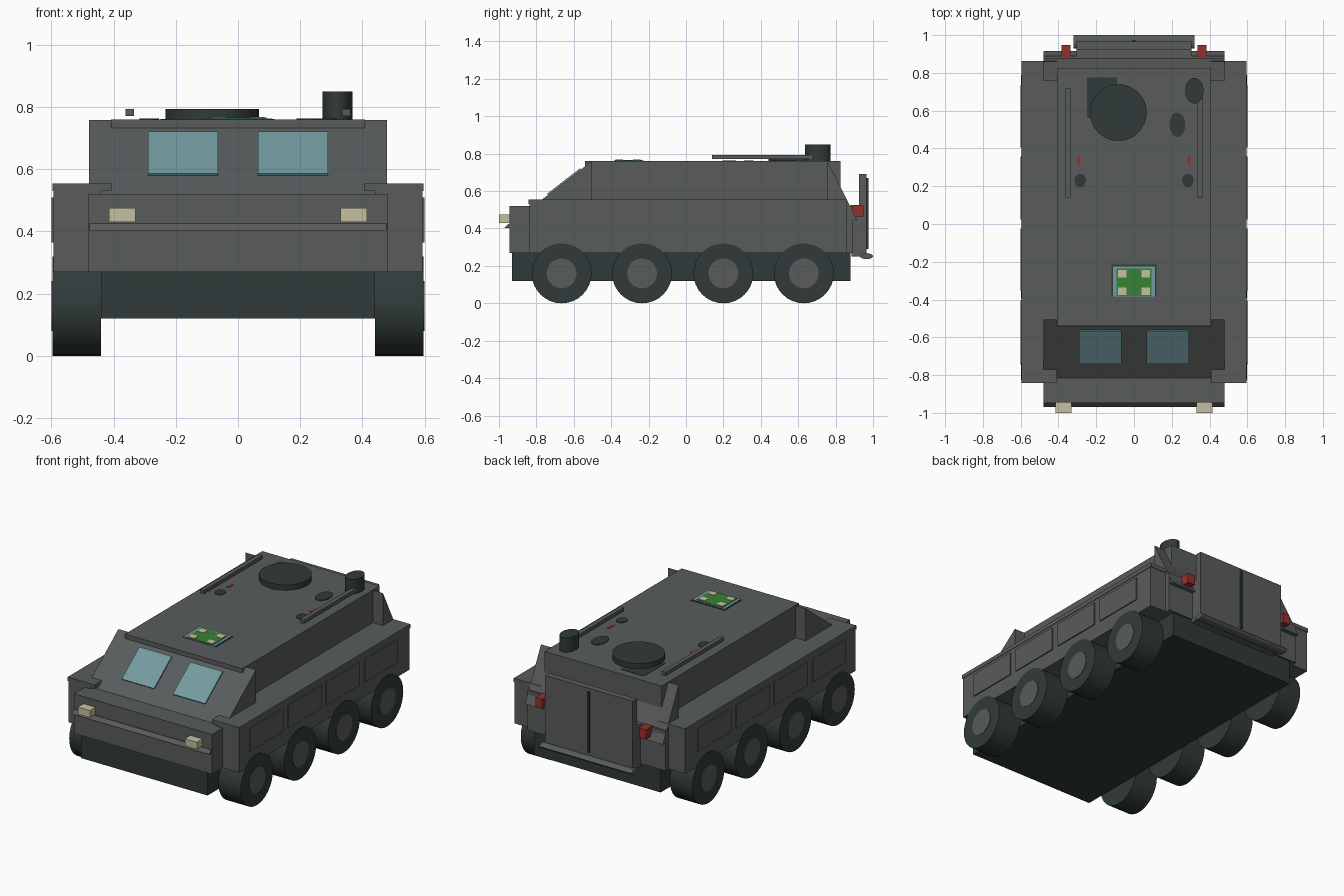
import bpy, bmesh, math
from mathutils import Vector

if "Cube" in bpy.data.objects:
    bpy.data.objects.remove(bpy.data.objects["Cube"])


def material(name, r, g, b):
    m = bpy.data.materials.new(name)
    m.diffuse_color = (r, g, b, 1)
    m.use_nodes = True
    m.node_tree.nodes["Principled BSDF"].inputs["Base Color"].default_value = m.diffuse_color
    return m


GREY = material("body grey", 0.100, 0.107, 0.107)
DARK = material("dark rubber", 0.030, 0.042, 0.042)
GLASS = material("window teal", 0.17, 0.33, 0.35)
CREAM = material("lamp cream", 0.56, 0.53, 0.36)
RED = material("tail red", 0.30, 0.030, 0.024)
GREEN = material("panel green", 0.040, 0.22, 0.034)


def finish(name, bm, mat):
    bmesh.ops.recalc_face_normals(bm, faces=bm.faces)
    me = bpy.data.meshes.new(name)
    bm.to_mesh(me)
    bm.free()
    me.materials.append(mat)
    ob = bpy.data.objects.new(name, me)
    bpy.context.collection.objects.link(ob)
    return ob


def box(name, mat, x, y, z):
    bm = bmesh.new()
    bmesh.ops.create_cube(bm, size=1)
    for v in bm.verts:
        v.co = Vector([a[0] + (c + 0.5) * (a[1] - a[0]) for a, c in zip((x, y, z), v.co)])
    return finish(name, bm, mat)


def pair(name, mat, x, y, z):
    box("right_" + name, mat, x, y, z)
    box("left_" + name, mat, (-x[1], -x[0]), y, z)


def prism(name, mat, x, profile):
    """Extrude a (y, z) side profile between two x positions."""
    bm = bmesh.new()
    face = bm.faces.new([bm.verts.new((x[0], y, z)) for y, z in profile])
    new = bmesh.ops.extrude_face_region(bm, geom=[face])["geom"]
    bmesh.ops.translate(bm, vec=(x[1] - x[0], 0, 0),
                        verts=[g for g in new if isinstance(g, bmesh.types.BMVert)])
    return finish(name, bm, mat)


def cylinder(name, mat, centre, rx, ry, height, axis="z", sides=32):
    """Elliptical cylinder along z, or along x when axis is x."""
    bm = bmesh.new()
    bmesh.ops.create_cone(bm, cap_ends=True, segments=sides, radius1=1, radius2=1, depth=1)
    for v in bm.verts:
        a, b, h = v.co.x * rx, v.co.y * ry, v.co.z * height
        v.co = Vector((a, b, h) if axis == "z" else (h, a, b)) + Vector(centre)
    ob = finish(name, bm, mat)
    bpy.ops.object.select_all(action="DESELECT")
    ob.select_set(True)
    bpy.context.view_layer.objects.active = ob
    bpy.ops.object.shade_smooth_by_angle(angle=math.radians(35))
    return ob


# Hull and chassis
box("chassis", DARK, (-0.44, 0.44), (-0.93, 0.88), (0.12, 0.275))
box("lower_hull", GREY, (-0.48, 0.48), (-0.945, 0.89), (0.27, 0.52))
box("cabin", GREY, (-0.408, 0.408), (-0.54, 0.825), (0.45, 0.76))
prism("windscreen_wedge", GREY, (-0.479, 0.479),
      [(-0.815, 0.52), (-0.505, 0.759), (-0.505, 0.50), (-0.80, 0.50)])
prism("rear_wedge", GREY, (-0.479, 0.479),
      [(0.757, 0.759), (0.915, 0.445), (0.757, 0.445)])
prism("nose_lip", GREY, (-0.478, 0.478),
      [(-0.93, 0.425), (-0.95, 0.425), (-0.97, 0.403), (-0.93, 0.403)])

# Side boxes with top ledges and thin panels
pair("side_box", GREY, (0.44, 0.593), (-0.838, 0.858), (0.27, 0.54))
pair("side_ledge", GREY, (0.407, 0.596), (-0.842, 0.862), (0.53, 0.555))
for i in range(4):
    y = -0.57 + 0.38 * i
    pair(f"side_panel_{i + 1}", GREY, (0.59, 0.600), (y - 0.165, y + 0.165), (0.365, 0.51))

# Wheels
for i, y in enumerate((-0.665, -0.235, 0.20, 0.63)):
    for side, s in (("right", 1), ("left", -1)):
        cylinder(f"{side}_tyre_{i + 1}", DARK, (s * 0.519, y, 0.16), 0.16, 0.16, 0.156, "x")
        cylinder(f"{side}_hub_{i + 1}", GREY, (s * 0.55, y, 0.16), 0.08, 0.08, 0.10, "x", 24)

# Windscreen panes lying on the slope
d = Vector((0.31, 0.239)).normalized()
n = Vector((-d.y, d.x))
for side, x in (("right", (0.065, 0.29)), ("left", (-0.29, -0.065))):
    a, b = Vector((-0.737, 0.58)), Vector((-0.562, 0.715))
    prism(side + "_windscreen", GLASS, x, [a, b, b + n * 0.008, a + n * 0.008])

# Lamps
pair("headlight", CREAM, (0.33, 0.415), (-1.0, -0.94), (0.43, 0.475))
pair("tail_light", RED, (0.335, 0.385), (0.88, 0.948), (0.465, 0.525))

# Rear door, centre strip and step
box("rear_door", GREY, (-0.305, 0.305), (0.885, 0.965), (0.25, 0.52))
box("rear_door_upper", GREY, (-0.305, 0.305), (0.925, 0.965), (0.52, 0.69))
box("door_strip", DARK, (-0.008, 0.008), (0.95, 0.975), (0.29, 0.67))
cylinder("rear_step", GREY, (0, 0.965, 0.252), 0.035, 0.016, 0.64, "x", 16)

# Roof fittings
cylinder("roof_hatch", DARK, (-0.083, 0.59, 0.776), 0.15, 0.15, 0.036)
cylinder("exhaust_stack", DARK, (0.32, 0.705, 0.80), 0.048, 0.068, 0.10)
pair("roof_rail", GREY, (0.335, 0.362), (0.14, 0.72), (0.772, 0.794))
for s, side in ((1, "right"), (-1, "left")):
    cylinder(side + "_roof_cap", DARK, (s * 0.285, 0.23, 0.761), 0.031, 0.036, 0.006, sides=16)
    box(side + "_roof_marker", RED, (s * 0.29 - 0.008, s * 0.29 + 0.008), (0.31, 0.36), (0.757, 0.763))
cylinder("small_roof_vent", DARK, (0.23, 0.525, 0.761), 0.042, 0.065, 0.006, sides=16)
box("hatch_base_patch", DARK, (-0.25, -0.09), (0.56, 0.775), (0.757, 0.762))

# Coloured roof panel with four pale corners
box("panel_frame", DARK, (-0.118, 0.118), (-0.385, -0.215), (0.757, 0.762))
box("panel_border", GLASS, (-0.11, 0.11), (-0.385, -0.225), (0.757, 0.764))
box("panel_centre", GREEN, (-0.092, 0.092), (-0.380, -0.235), (0.757, 0.766))
for i, y in enumerate((-0.36, -0.268)):
    pair(f"panel_corner_{i + 1}", CREAM, (0.04, 0.085), (y - 0.016, y + 0.024), (0.757, 0.768))
